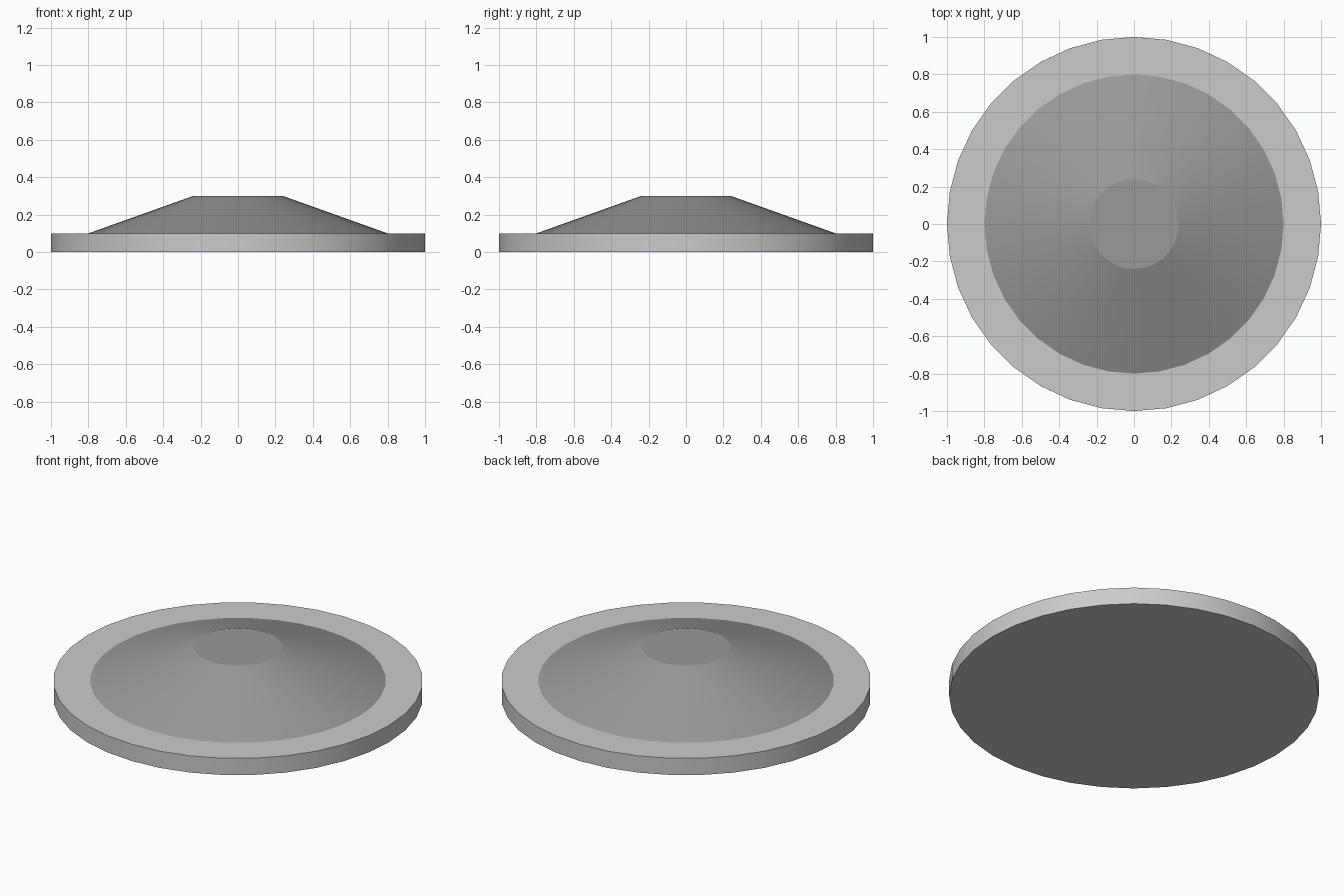
import bpy

if "Cube" in bpy.data.objects:
    bpy.data.objects.remove(bpy.data.objects["Cube"])

SIDES = 36


def frustum(name, r_bottom, r_top, z_bottom, z_top):
    bpy.ops.mesh.primitive_cone_add(vertices=SIDES, radius1=r_bottom, radius2=r_top,
                                    depth=z_top - z_bottom,
                                    location=(0, 0, (z_bottom + z_top) / 2))
    obj = bpy.context.object
    obj.name = name
    bpy.ops.object.shade_smooth_by_angle(angle=0.26)
    return obj


# Flat round base plate
frustum("base_plate", 1.0, 1.0, 0.0, 0.1)

# Darker truncated cone rising from the plate
dome = frustum("raised_cone", 0.8, 0.24, 0.1, 0.3)
dark = bpy.data.materials.new("dark_grey")
dark.diffuse_color = (0.32, 0.32, 0.32, 1)
dark.use_nodes = True
dark.node_tree.nodes["Principled BSDF"].inputs["Base Color"].default_value = dark.diffuse_color
dome.data.materials.append(dark)
